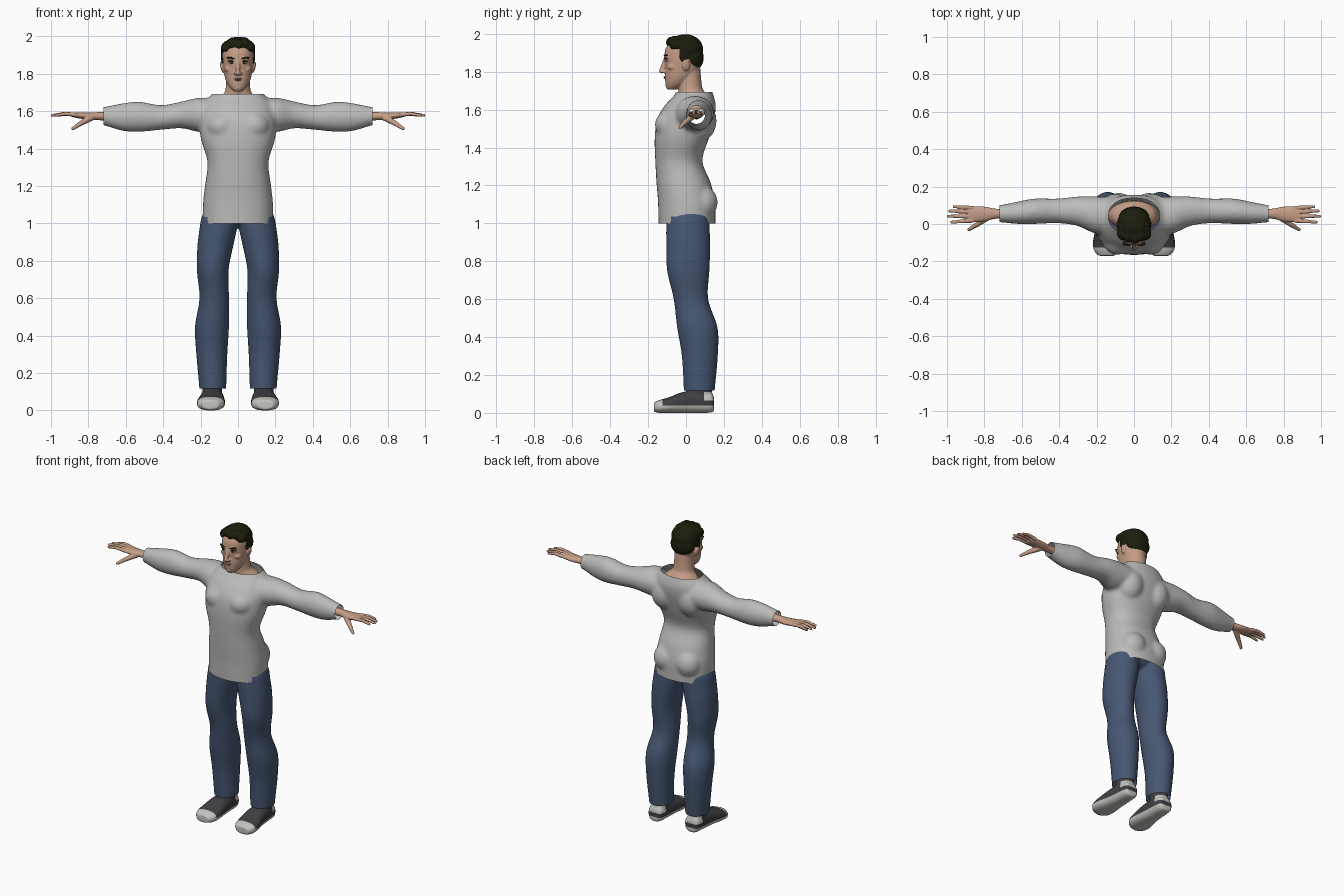
import bpy, bmesh, math
from mathutils import Vector, Matrix

cube = bpy.data.objects.get("Cube")
if cube:
    bpy.data.objects.remove(cube)


def material(name, r, g, b):
    m = bpy.data.materials.new(name)
    m.use_nodes = True
    m.diffuse_color = (r, g, b, 1)
    node = m.node_tree.nodes["Principled BSDF"]
    node.inputs["Base Color"].default_value = (r, g, b, 1)
    node.inputs["Roughness"].default_value = 0.8
    return m


SHIRT = material("light grey knit", .5, .5, .49)
DENIM = material("blue denim", .062, .095, .17)
SKIN = material("skin", .56, .34, .24)
HAIR = material("dark hair", .012, .013, .004)
SHOE = material("charcoal canvas", .05, .05, .058)
RUBBER = material("off white rubber", .55, .55, .52)
LIPS = material("lips", .36, .17, .13)
EYE = material("eye white", .6, .58, .55)


def loft(bm, axis, rows, side=1, power=2.0, n=32, steps=4):
    """Smooth solid through ellipse rows: position, two centre coordinates, two radii."""
    rows = [Vector(r) for r in rows]
    path = []
    for i in range(len(rows) - 1):
        a, b = rows[max(i - 1, 0)], rows[i]
        c, d = rows[i + 1], rows[min(i + 2, len(rows) - 1)]
        for k in range(steps):
            t = k / steps
            path.append(b + (c - a) * (t / 2) + (a * 2 - b * 5 + c * 4 - d) * (t * t / 2)
                        + (b * 3 - a - c * 3 + d) * (t ** 3 / 2))
    path.append(rows[-1])
    rings = []
    for pos, ca, cb, ra, rb in path:
        ring = []
        for k in range(n):
            co, si = math.cos(math.tau * k / n), math.sin(math.tau * k / n)
            u = ca + ra * math.copysign(abs(co) ** (2 / power), co)
            v = cb + rb * math.copysign(abs(si) ** (2 / power), si)
            p = {"x": (pos, u, v), "y": (u, pos, v), "z": (u, v, pos)}[axis]
            ring.append(bm.verts.new((p[0] * side, p[1], p[2])))
        rings.append(ring)
    for r, q in zip(rings, rings[1:]):
        for k in range(n):
            j = (k + 1) % n
            bm.faces.new((r[k], r[j], q[j], q[k]))
    bm.faces.new(rings[0])
    bm.faces.new(rings[-1])


def ball(bm, centre, radii, tilt=0):
    m = Matrix.Translation(centre) @ Matrix.Rotation(tilt, 4, "Y") @ Matrix.Diagonal((*radii, 1))
    bmesh.ops.create_uvsphere(bm, u_segments=24, v_segments=14, radius=1, matrix=m)


def limb(bm, a, b, ra, rb):
    a, b = Vector(a), Vector(b)
    turn = (b - a).to_track_quat("Z", "Y").to_matrix().to_4x4()
    bmesh.ops.create_cone(bm, cap_ends=True, segments=14, radius1=ra, radius2=rb,
                          depth=(b - a).length, matrix=Matrix.Translation((a + b) / 2) @ turn)
    ball(bm, a, (ra,) * 3)
    ball(bm, b, (rb,) * 3)


def finish(name, bm, mats, voxel=0, relax=3):
    """Turn parts into an object; with a voxel size, fuse them into one skin."""
    bmesh.ops.recalc_face_normals(bm, faces=bm.faces)
    mesh = bpy.data.meshes.new(name)
    bm.to_mesh(mesh)
    bm.free()
    obj = bpy.data.objects.new(name, mesh)
    bpy.context.collection.objects.link(obj)
    if voxel:
        fuse = obj.modifiers.new("fuse", "REMESH")
        fuse.mode, fuse.voxel_size = "VOXEL", voxel
        soft = obj.modifiers.new("soften", "SMOOTH")
        soft.factor, soft.iterations = 0.5, relax
        graph = bpy.context.evaluated_depsgraph_get()
        fused = bpy.data.meshes.new_from_object(obj.evaluated_get(graph))
        obj.modifiers.clear()
        obj.data = fused
    obj.data.materials.clear()
    for m in mats:
        obj.data.materials.append(m)
    obj.data.shade_smooth()
    return obj


def trim(obj, cuts, drop=None):
    """Slice along planes; clear the outer side unless the plane only scores."""
    bm = bmesh.new()
    bm.from_mesh(obj.data)
    for point, normal, clear in cuts:
        bmesh.ops.bisect_plane(bm, geom=bm.verts[:] + bm.edges[:] + bm.faces[:],
                               plane_co=point, plane_no=normal, clear_outer=clear)
    if drop:
        gone = [f for f in bm.faces if drop(f.calc_center_median())]
        bmesh.ops.delete(bm, geom=gone, context="FACES")
    bm.to_mesh(obj.data)
    bm.free()


# Sweater: torso, chest, seat and sleeves in one skin, opened at hem, collar and cuffs
bm = bmesh.new()
loft(bm, "z", [(.94, 0, .005, .186, .148), (1.02, 0, .005, .188, .15), (1.12, 0, .002, .186, .15),
               (1.22, 0, -.014, .174, .142), (1.33, 0, -.038, .163, .124),
               (1.45, 0, -.022, .198, .143), (1.55, 0, -.002, .205, .15),
               (1.62, 0, .022, .19, .135), (1.665, 0, .038, .165, .11),
               (1.70, 0, .044, .13, .092), (1.76, 0, .04, .115, .085)], power=2.25, n=48)
for s in (1, -1):
    ball(bm, (s * .085, -.085, 1.52), (.085, .08, .075))
    ball(bm, (s * .08, .085, 1.11), (.085, .082, .09))
    ball(bm, (s * .1, .07, 1.54), (.09, .092, .11))
    loft(bm, "x", [(.07, .045, 1.58, .1, .08), (.2, .047, 1.58, .1, .092), (.3, .068, 1.58, .079, .072),
                   (.41, .07, 1.566, .066, .066), (.53, .068, 1.57, .068, .081),
                   (.62, .06, 1.568, .06, .073), (.72, .055, 1.573, .046, .049),
                   (.78, .055, 1.573, .045, .047)], side=s)
sweater = finish("sweater", bm, [SHIRT], .011, 6)
trim(sweater, [((0, 0, 1), (0, 0, -1), True), ((0, 0, 1.692), (0, 0, 1), True),
               ((.72, 0, 0), (1, 0, 0), True), ((-.72, 0, 0), (-1, 0, 0), True),
               ((0, 0, 1.035), (0, 0, 1), False), ((0, -.08, 0), (0, 1, 0), False),
               ((0, .09, 0), (0, 1, 0), False)],
     lambda c: c.z < 1.035 and -.08 < c.y < .09 and abs(c.x) > .1)

# Jeans: two legs joined at the hips, open at the ankles
bm = bmesh.new()
ball(bm, (0, .01, 1.055), (.15, .1, .07))
for s in (1, -1):
    loft(bm, "z", [(1.1, .085, .01, .075, .1), (1.035, .1, .01, .094, .112), (.97, .106, .01, .1, .115),
                   (.88, .121, .012, .096, .116), (.75, .135, .012, .085, .112),
                   (.6, .127, .026, .079, .091), (.45, .139, .06, .091, .107),
                   (.3, .14, .073, .083, .095), (.12, .135, .07, .072, .082),
                   (.06, .135, .07, .071, .08)], side=s)
jeans = finish("jeans", bm, [DENIM], .009, 5)
trim(jeans, [((0, 0, .118), (0, 0, -1), True)])

# Shoes: canvas upper, pale sole, toe cap and heel patch
for s, label in ((1, "left"), (-1, "right")):
    bm = bmesh.new()
    loft(bm, "y", [(.148, .137, .045, .035, .035), (.125, .137, .055, .052, .054),
                   (.03, .138, .058, .061, .058), (-.03, .14, .053, .067, .053),
                   (-.09, .144, .041, .075, .041), (-.14, .146, .034, .069, .034),
                   (-.17, .147, .03, .042, .024)], side=s, power=2.5)
    loft(bm, "z", [(.03, .137, .075, .05, .06), (.09, .137, .073, .052, .066),
                   (.15, .137, .07, .053, .066)], side=s)
    shoe = finish(label + "_shoe", bm, [SHOE, RUBBER], .006, 3)
    trim(shoe, [((0, 0, .038), (0, 0, 1), False), ((0, -.125, 0), (0, 1, 0), False),
                ((0, .095, 0), (0, 1, 0), False), ((0, 0, .065), (0, 0, 1), False),
                ((0, 0, .11), (0, 0, 1), False)])
    for f in shoe.data.polygons:
        c = f.center
        heel = c.y > .095 and .065 < c.z < .11
        f.material_index = int(c.z < .038 or c.y < -.125 or heel)

# Hands: wrist, palm, four fingers and a thumb
for s, label in ((1, "left"), (-1, "right")):
    bm = bmesh.new()
    loft(bm, "x", [(.66, .055, 1.573, .027, .025), (.74, .055, 1.573, .027, .022),
                   (.79, .054, 1.573, .038, .019), (.85, .052, 1.577, .043, .016),
                   (.885, .05, 1.58, .038, .012)], side=s, n=20)
    for base, tip, reach in ((.086, .093, .962), (.064, .07, .986), (.04, .042, .994), (.018, .01, .975)):
        knuckle = (s * (reach + .87) / 2, (base + tip) / 2, 1.586)
        limb(bm, (s * .865, base, 1.58), knuckle, .0115, .01)
        limb(bm, knuckle, (s * reach, tip, 1.577), .01, .0075)
    limb(bm, (s * .785, .035, 1.565), (s * .84, -.003, 1.535), .018, .0135)
    limb(bm, (s * .84, -.003, 1.535), (s * .882, -.03, 1.507), .0135, .009)
    finish(label + "_hand", bm, [SKIN], .0035, 2)

# Head with neck, jaw, nose and ears
bm = bmesh.new()
loft(bm, "z", [(1.6, 0, .045, .14, .08), (1.66, 0, .045, .115, .078), (1.69, 0, .032, .08, .07),
               (1.72, 0, .022, .066, .063), (1.82, 0, .015, .06, .06)])
loft(bm, "z", [(1.705, 0, -.075, .022, .022), (1.73, 0, -.058, .047, .049),
               (1.77, 0, -.033, .067, .078), (1.82, 0, -.018, .077, .092),
               (1.87, 0, -.014, .082, .1), (1.92, 0, -.01, .081, .098),
               (1.96, 0, -.002, .062, .077), (1.985, 0, 0, .025, .03)], power=2.15)
ball(bm, (0, -.088, 1.725), (.026, .02, .018))
limb(bm, (0, -.108, 1.868), (0, -.13, 1.803), .01, .0125)
for s in (1, -1):
    ball(bm, (s * .012, -.118, 1.8), (.01, .012, .008))
    ball(bm, (s * .034, -.1, 1.88), (.026, .016, .01), s * .12)
    ball(bm, (s * .084, .0, 1.835), (.01, .021, .032), s * .2)
    ball(bm, (s * .048, -.07, 1.825), (.024, .028, .02))
finish("head", bm, [SKIN], .0045, 3)

# Facial details
whites, irises, brows = bmesh.new(), bmesh.new(), bmesh.new()
for s in (1, -1):
    ball(whites, (s * .034, -.097, 1.859), (.016, .014, .007))
    ball(irises, (s * .033, -.107, 1.859), (.0065, .0055, .0065))
    ball(irises, (s * .035, -.1, 1.867), (.019, .014, .003), s * .1)
    ball(brows, (s * .037, -.105, 1.884), (.025, .013, .0055), s * -.15)
finish("eyes", whites, [EYE])
finish("irises_and_lashes", irises, [HAIR])
finish("eyebrows", brows, [HAIR])
bm = bmesh.new()
ball(bm, (0, -.1, 1.773), (.025, .018, .0045))
ball(bm, (0, -.1, 1.766), (.02, .018, .005))
finish("lips", bm, [LIPS])

# Hair: crown, nape, sideburns and a swept row of tufts
bm = bmesh.new()
ball(bm, (0, -.003, 1.918), (.092, .094, .08))
ball(bm, (0, .034, 1.875), (.082, .06, .072))
for s in (1, -1):
    ball(bm, (s * .08, -.012, 1.885), (.011, .024, .038))
for x, z in ((-.062, 1.938), (-.03, 1.957), (.005, 1.954), (.037, 1.958), (.064, 1.94)):
    ball(bm, (x, -.072 + abs(x) * .35, z), (.029, .036, .032), x * 3)
    ball(bm, (x * .9, -.02, z + .008), (.03, .045, .03), x * 3)
hair = finish("hair", bm, [HAIR], .006, 3)
# Hairline: open the forehead and temples
trim(hair, [((0, 0, 1.92), (0, 0, 1), False), ((0, -.035, 0), (0, 1, 0), False)],
     lambda c: c.z < 1.92 and c.y < -.035)
